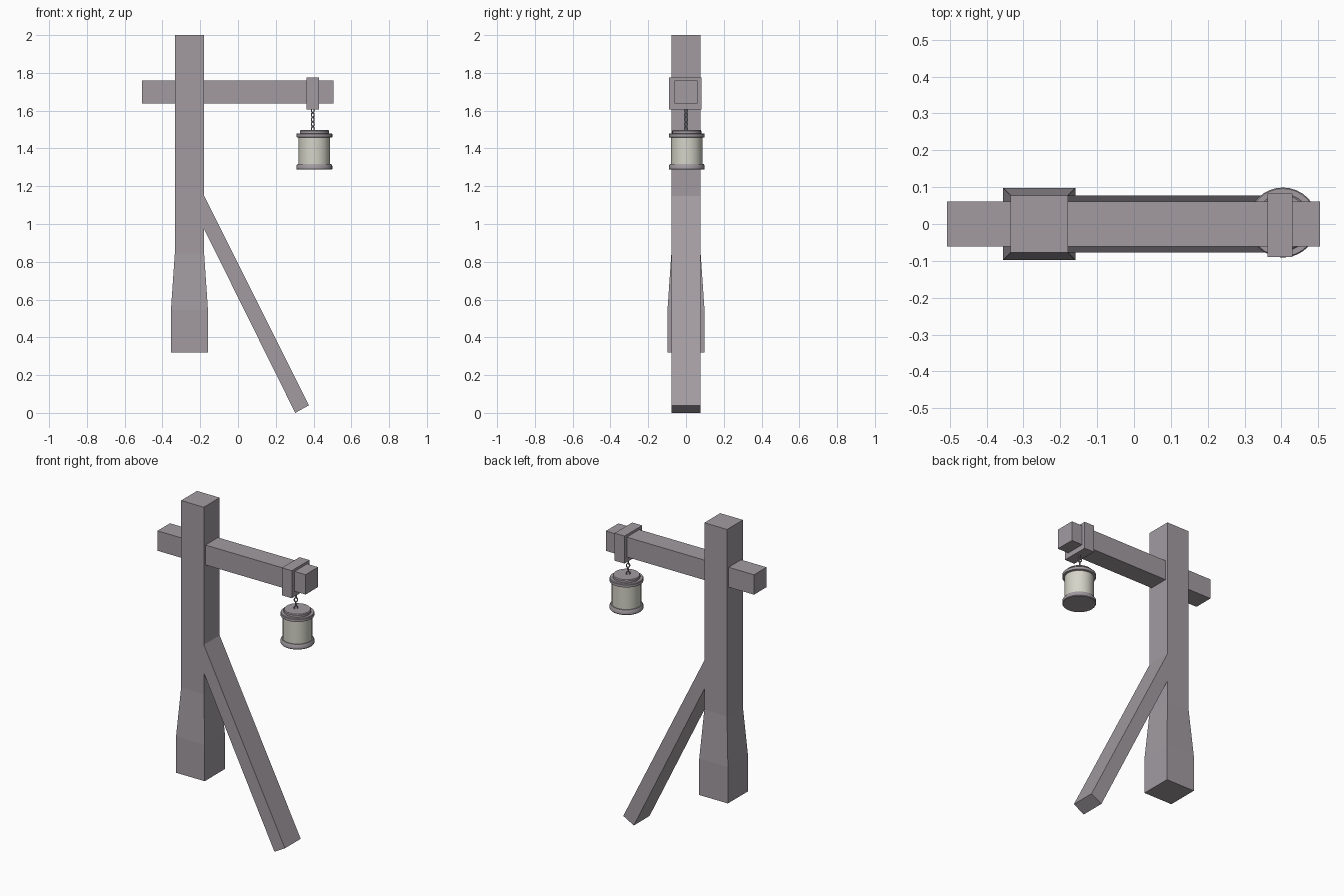
import bpy, bmesh, math

if "Cube" in bpy.data.objects:
    bpy.data.objects.remove(bpy.data.objects["Cube"])


def material(name, rgb):
    m = bpy.data.materials.new(name)
    m.diffuse_color = (*rgb, 1)
    m.use_nodes = True
    m.node_tree.nodes["Principled BSDF"].inputs["Base Color"].default_value = m.diffuse_color
    return m


WOOD = material("warm_grey", (0.36, 0.33, 0.355))
GLASS = material("pale_cream", (0.66, 0.66, 0.58))


def finish(name, bm, mats):
    bmesh.ops.recalc_face_normals(bm, faces=bm.faces)
    me = bpy.data.meshes.new(name)
    bm.to_mesh(me)
    bm.free()
    for m in mats:
        me.materials.append(m)
    ob = bpy.data.objects.new(name, me)
    bpy.context.collection.objects.link(ob)
    return ob


def smooth(ob):
    bpy.ops.object.select_all(action='DESELECT')
    ob.select_set(True)
    bpy.context.view_layer.objects.active = ob
    bpy.ops.object.shade_smooth_by_angle(angle=math.radians(35))


def loft(name, rings):
    """Closed solid through a list of equal-length vertex rings."""
    bm = bmesh.new()
    loops = [[bm.verts.new(p) for p in ring] for ring in rings]
    n = len(loops[0])
    for a, b in zip(loops, loops[1:]):
        for i in range(n):
            j = (i + 1) % n
            bm.faces.new((a[i], a[j], b[j], b[i]))
    bm.faces.new(loops[0])
    bm.faces.new(loops[-1])
    return finish(name, bm, [WOOD])


def square(cx, cy, hx, hy, z):
    return [(cx + sx * hx, cy + sy * hy, z)
            for sx, sy in ((-1, -1), (1, -1), (1, 1), (-1, 1))]


# Upright post with a wider foot
loft("post", [square(-0.257, 0, h, h, z) for h, z in
              ((0.098, 0.32), (0.098, 0.545), (0.0775, 0.845), (0.0775, 2.0))])

# Cross beam and the collar around it
loft("cross_beam", [square(-0.0015, 0, 0.5065, 0.061, z) for z in (1.637, 1.76)])
loft("beam_collar", [square(0.396, -0.003, 0.034, 0.086, z) for z in (1.605, 1.775)])

# Slanted brace, sunk slightly into the post
side = ((-0.185, 1.16), (-0.185, 0.985), (0.303, 0.0), (0.375, 0.04))
loft("brace", [[(x, y, z) for x, z in side] for y in (-0.077, 0.077)])

# Chain of alternating links
for i in range(5):
    bpy.ops.mesh.primitive_torus_add(
        major_segments=12, minor_segments=6, major_radius=0.010, minor_radius=0.0035,
        location=(0.396, 0, 1.602 - i * 0.0245),
        rotation=(math.pi / 2, 0, math.radians(45 + 90 * (i % 2))))
    link = bpy.context.object
    link.name = f"chain_link_{i + 1}"
    link.scale = (1, 1.25, 1)
    link.data.materials.append(WOOD)
    smooth(link)


def turned(name, profile, mat, n=32):
    """Lantern part turned around the lantern axis."""
    ob = loft(name, [[(0.404 + r * math.cos(2 * math.pi * i / n),
                       0.004 + r * math.sin(2 * math.pi * i / n), z)
                      for i in range(n)] for r, z in profile])
    ob.data.materials[0] = mat
    smooth(ob)


# Lantern: base rim, glass, top rim and lid
turned("lantern_base", ((0.092, 1.288), (0.095, 1.292), (0.095, 1.308),
                        (0.089, 1.318), (0.080, 1.318)), WOOD)
turned("lantern_glass", ((0.083, 1.31), (0.083, 1.462)), GLASS)
turned("lantern_top_rim", ((0.086, 1.457), (0.095, 1.460), (0.095, 1.476),
                           (0.092, 1.480)), WOOD)
turned("lantern_lid", ((0.077, 1.475), (0.077, 1.493), (0.073, 1.498)), WOOD)
